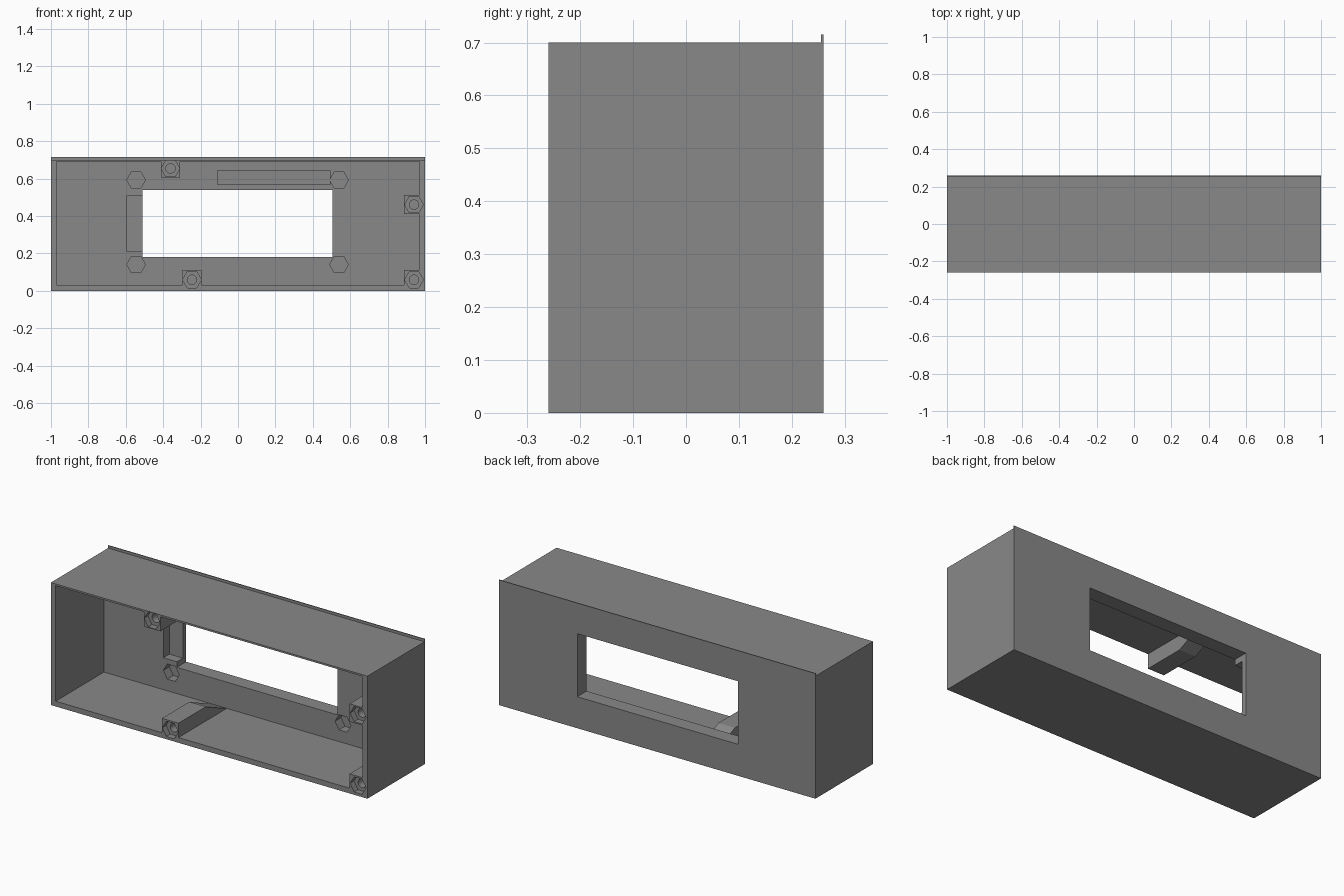
import bpy, bmesh, math

if "Cube" in bpy.data.objects:
    bpy.data.objects.remove(bpy.data.objects["Cube"])

grey = bpy.data.materials.new("mid grey")
grey.diffuse_color = (0.25, 0.25, 0.25, 1)
grey.use_nodes = True
grey.node_tree.nodes["Principled BSDF"].inputs["Base Color"].default_value = grey.diffuse_color

FRONT, BACK = -0.26, 0.26
PANEL = 0.176            # inner face of the back panel
POCKET = 0.23            # bottom of the recesses in the panel


def prism(name, pts, axis, a, b):
    """Extrude a 2D outline along an axis from a to b."""
    place = {"x": lambda u, v, w: (w, u, v),
             "y": lambda u, v, w: (u, w, v),
             "z": lambda u, v, w: (u, v, w)}[axis]
    bm = bmesh.new()
    ends = [[bm.verts.new(place(u, v, w)) for u, v in pts] for w in (a, b)]
    n = len(pts)
    bm.faces.new(ends[0])
    bm.faces.new(ends[1][::-1])
    for i in range(n):
        j = (i + 1) % n
        bm.faces.new((ends[0][i], ends[0][j], ends[1][j], ends[1][i]))
    bmesh.ops.recalc_face_normals(bm, faces=bm.faces)
    mesh = bpy.data.meshes.new(name)
    bm.to_mesh(mesh)
    bm.free()
    mesh.materials.append(grey)
    ob = bpy.data.objects.new(name, mesh)
    bpy.context.collection.objects.link(ob)
    return ob


def box(name, x0, x1, y0, y1, z0, z1):
    return prism(name, [(x0, z0), (x1, z0), (x1, z1), (x0, z1)], "y", y0, y1)


def ngon(name, x, z, r, sides, y0, y1):
    pts = [(x + r * math.cos(math.tau * i / sides),
            z + r * math.sin(math.tau * i / sides)) for i in range(sides)]
    return prism(name, pts, "y", y0, y1)


def combine(target, others, operation):
    """Boolean each helper into the target and remove it."""
    for ob in others:
        mod = target.modifiers.new("bool", "BOOLEAN")
        mod.operation = operation
        mod.solver = "EXACT"
        mod.object = ob
        bpy.context.view_layer.objects.active = target
        bpy.ops.object.modifier_apply(modifier=mod.name)
        bpy.data.objects.remove(ob)


# Shell: open-fronted box with a thin lip along the top of the back
profile = [(FRONT, 0), (BACK, 0), (BACK, 0.715), (0.255, 0.715),
           (0.255, 0.7), (FRONT, 0.7)]
case = prism("case", profile, "x", -1, 1)
combine(case, [
    box("cavity", -0.97, 0.97, -0.4, PANEL, 0.03, 0.69),
    box("window", -0.51, 0.505, 0, 0.4, 0.18, 0.54),
], "DIFFERENCE")


# Screw bosses: flat block at the front, tapering back to the wall
def taper(inner, wall, root):
    return [(FRONT + 0.0, inner), (-0.015, inner), (PANEL - 0.002, wall),
            (PANEL - 0.002, root), (FRONT, root)]


def swap(pts):
    return [(v, u) for u, v in pts]


bosses = [
    prism("top_boss", taper(0.606, 0.69, 0.695), "x", -0.413, -0.309),
    prism("bottom_boss", taper(0.112, 0.03, 0.015), "x", -0.298, -0.194),
    prism("side_boss", swap(taper(0.887, 0.97, 0.985)), "z", 0.41, 0.512),
    prism("corner_boss", swap(taper(0.887, 0.97, 0.985)), "z", 0.015, 0.112),
]
combine(case, bosses, "UNION")

# Nut pocket and screw hole in each boss
for x, z in [(-0.361, 0.654), (-0.246, 0.059), (0.941, 0.461), (0.941, 0.059)]:
    combine(case, [
        ngon("nut_pocket", x, z, 0.05, 6, -0.3, FRONT + 0.035),
        ngon("screw_hole", x, z, 0.025, 24, -0.3, FRONT + 0.13),
    ], "DIFFERENCE")

# Hexagonal pockets around the window
for x in (-0.545, 0.54):
    for z in (0.14, 0.592):
        combine(case, [ngon("hex_pocket", x, z, 0.05, 6, 0.1, POCKET)],
                "DIFFERENCE")

# Recesses beside and above the window
combine(case, [
    box("side_recess", -0.595, -0.5, 0.1, POCKET, 0.212, 0.506),
    box("top_recess", -0.11, 0.492, 0.1, POCKET, 0.568, 0.642),
], "DIFFERENCE")
